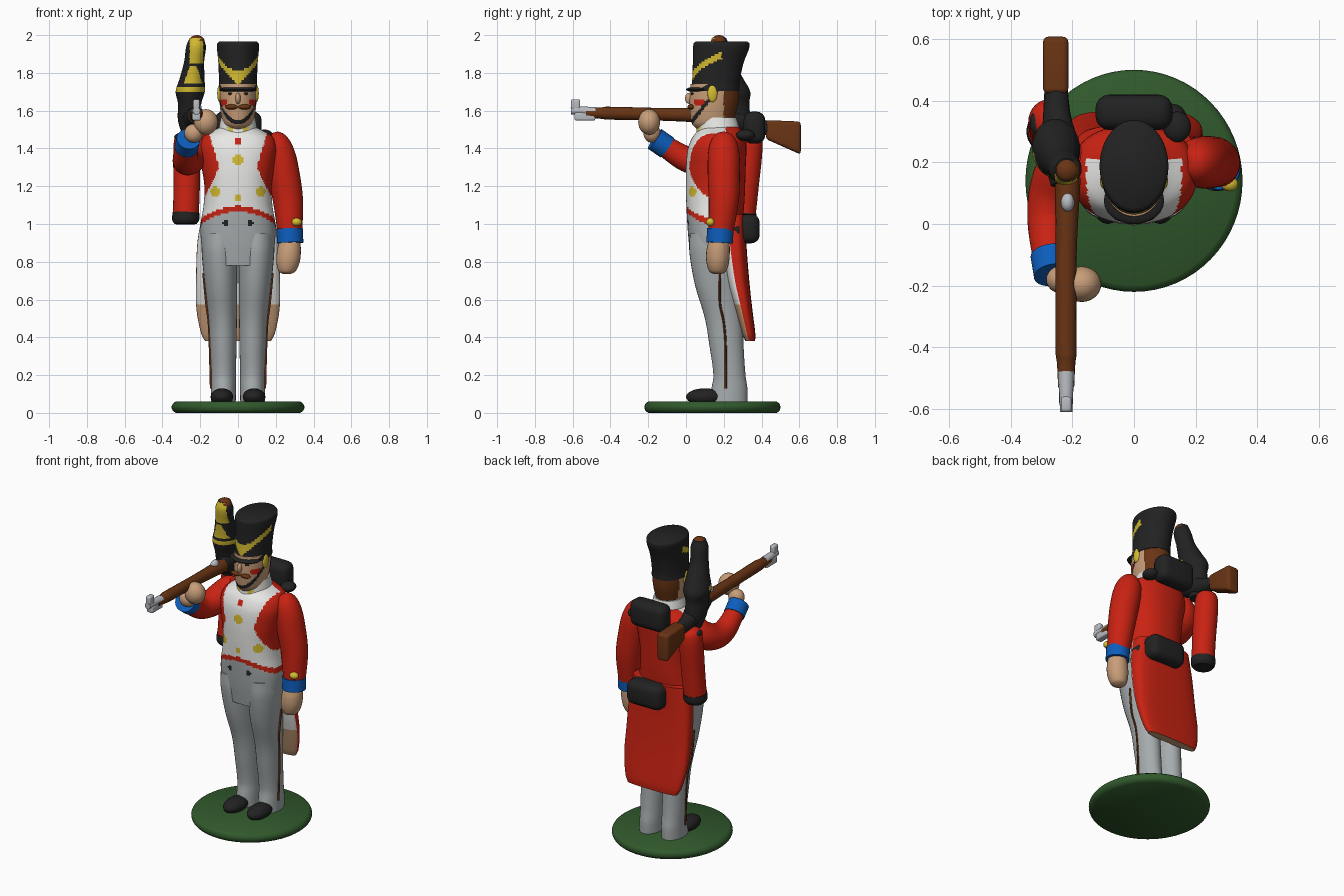
import bpy, bmesh
from math import sin, cos, pi, radians
from mathutils import Vector, Matrix

cube = bpy.data.objects.get("Cube")
if cube:
    bpy.data.objects.remove(cube)

COLOURS = {
    "red": (0.58, 0.016, 0.006), "white": (0.8, 0.8, 0.78), "grey": (0.38, 0.41, 0.42),
    "black": (0.016, 0.016, 0.017), "yellow": (0.66, 0.5, 0.03), "skin": (0.58, 0.34, 0.19),
    "brown": (0.14, 0.034, 0.007), "blue": (0.004, 0.11, 0.5), "green": (0.03, 0.1, 0.025),
    "silver": (0.48, 0.5, 0.53)}
MATS = {}
for key, rgb in COLOURS.items():
    m = bpy.data.materials.new(key + " paint")
    m.use_nodes = True
    m.diffuse_color = (*rgb, 1)
    bsdf = m.node_tree.nodes["Principled BSDF"]
    bsdf.inputs["Base Color"].default_value = (*rgb, 1)
    bsdf.inputs["Roughness"].default_value = 0.7
    MATS[key] = m


def finish(name, bm, paint):
    """Turn a bmesh into an object; paint is a colour or a rule(centre, normal)."""
    bmesh.ops.recalc_face_normals(bm, faces=bm.faces)
    me = bpy.data.meshes.new(name)
    bm.to_mesh(me)
    bm.free()
    rule = paint if callable(paint) else (lambda c, n: paint)
    slots = []
    for p in me.polygons:
        col = rule(p.center, p.normal)
        if col not in slots:
            slots.append(col)
            me.materials.append(MATS[col])
        p.material_index = slots.index(col)
    me.shade_smooth()
    me.set_sharp_from_angle(angle=radians(45))
    ob = bpy.data.objects.new(name, me)
    bpy.context.collection.objects.link(ob)
    return ob


def smooth_path(keys, steps):
    """Hermite interpolation through the key sections."""
    k = [Vector(s) for s in keys]
    t = [0]
    for a, b in zip(k, k[1:]):
        t.append(t[-1] + max((b - a).length, 1e-4))
    last = len(k) - 1
    tan = [(k[min(i + 1, last)] - k[max(i - 1, 0)]) / (t[min(i + 1, last)] - t[max(i - 1, 0)])
           for i in range(len(k))]
    out = []
    for i in range(last):
        h = t[i + 1] - t[i]
        for j in range(steps):
            s = j / steps
            out.append(k[i] * (2*s**3 - 3*s**2 + 1) + tan[i] * (h * (s**3 - 2*s**2 + s))
                       + k[i + 1] * (3*s**2 - 2*s**3) + tan[i + 1] * (h * (s**3 - s**2)))
    return out + [k[-1]]


def loft(name, keys, paint, seg=32, steps=6, power=2.0, level=True):
    """Skin of (x, y, z, rx, ry) sections, level or square to their path."""
    path = smooth_path(keys, steps)
    bm = bmesh.new()
    rings = []
    for i, s in enumerate(path):
        t = Vector((0, 0, 1))
        if not level:
            t = (path[min(i + 1, len(path) - 1)].xyz - path[max(i - 1, 0)].xyz).normalized()
        u = t.cross(Vector((1, 0, 0))).normalized()
        v = u.cross(t)
        ring = []
        for j in range(seg):
            c, d = cos(2 * pi * j / seg), sin(2 * pi * j / seg)
            c = abs(c) ** (2 / power) * (1 if c > 0 else -1)
            d = abs(d) ** (2 / power) * (1 if d > 0 else -1)
            ring.append(bm.verts.new(s.xyz + v * s[3] * c + u * s[4] * d))
        rings.append(ring)
    for a, b in zip(rings, rings[1:]):
        for j in range(seg):
            n = (j + 1) % seg
            bm.faces.new((a[j], a[n], b[n], b[j]))
    bm.faces.new(rings[0])
    bm.faces.new(rings[-1])
    return finish(name, bm, paint)


def tube(name, keys, paint, **kw):
    return loft(name, [(*k[:3], k[3], k[3]) for k in keys], paint, level=False, **kw)


def ball(name, at, size, paint):
    bm = bmesh.new()
    bmesh.ops.create_uvsphere(bm, u_segments=24, v_segments=14, radius=1,
                              matrix=Matrix.Translation(at) @ Matrix.Diagonal((*size, 1)))
    return finish(name, bm, paint)


def block(name, at, size, paint, round_by=0.03, flare=1.0, drop=0.0):
    """Rounded box; its rear end can flare and drop."""
    bm = bmesh.new()
    bmesh.ops.create_cube(bm, size=1, matrix=Matrix.Diagonal((*size, 1)))
    for v in bm.verts:
        if v.co.y > 0:
            v.co.z = v.co.z * flare - drop
    bmesh.ops.bevel(bm, geom=bm.edges[:], offset=round_by, segments=4, profile=0.5, affect='EDGES')
    bmesh.ops.translate(bm, verts=bm.verts, vec=at)
    return finish(name, bm, paint)


# Base
loft("base_disc", [(0, .14, 0, .33, .34), (0, .14, .012, .345, .355), (0, .14, .03, .352, .36),
                   (0, .14, .048, .345, .355), (0, .14, .06, .33, .34)], "green", seg=64, steps=3)

# Legs, trouser seams, shoes
for side, s in (("left", 1), ("right", -1)):
    loft(side + "_leg", [(s*.078, .225, .06, .066, .1), (s*.077, .23, .13, .066, .095),
                         (s*.077, .23, .2, .066, .085), (s*.078, .215, .35, .07, .09),
                         (s*.081, .2, .5, .075, .1), (s*.09, .165, .68, .086, .118),
                         (s*.098, .15, .85, .094, .132), (s*.1, .15, .95, .09, .13)], "grey")
    ball(side + "_shoe", (s*.085, .1, .085), (.06, .1, .045), "black")
    tube(side + "_seam", [(s*.143, .21, .13, .006), (s*.149, .21, .35, .006), (s*.155, .2, .48, .006),
                          (s*.168, .18, .58, .006), (s*.183, .18, .74, .006)], "brown", seg=8)


# Trunk with painted coat front
def trunk_paint(c, n):
    ax, z = abs(c.x), c.z
    hem = 1.065 - 1.7 * ax * ax
    if z < hem:
        if n.y < 0 and (ax - .065)**2 + (z - 1.005)**2 < .016**2:
            return "black"
        return "grey" if c.y < .24 else "red"
    if n.y > 0.1 or z < hem + .03:
        return "red"
    for x, bz, r, col in ((.12, 1.17, .027, "yellow"), (0, 1.34, .026, "yellow"),
                          (0, 1.14, .016, "yellow"), (0, 1.44, .018, "red")):
        if (ax - x)**2 + (z - bz)**2 < r * r:
            return col
    width = .1 + (max(0, 1.3 - z) * .48 if z < 1.3 else (z - 1.3) * .3)
    return "white" if ax < width else "red"


loft("trunk", [(0, .15, .78, .175, .12), (0, .15, .9, .195, .135), (0, .152, 1.0, .197, .145),
               (0, .155, 1.1, .182, .153), (0, .156, 1.2, .178, .157), (0, .158, 1.3, .192, .158),
               (0, .165, 1.4, .205, .155), (0, .175, 1.46, .185, .14), (0, .18, 1.5, .12, .11),
               (0, .18, 1.52, .08, .09)], trunk_paint, seg=112, steps=9, power=2.3)


# Coat tail
def tail_paint(c, n):
    if n.y > -.12 and n.z > -.6:
        return "red"
    return "white" if c.z > .58 else "skin"


loft("coat_tail", [(0, .24, 1.05, .19, .08), (0, .25, .9, .215, .07), (0, .275, .7, .222, .06),
                   (0, .305, .55, .22, .046), (0, .332, .42, .195, .035), (0, .34, .38, .175, .026)],
     tail_paint, seg=48, power=3)

# Collar
loft("collar", [(0, .175, 1.43, .135, .13), (0, .172, 1.48, .108, .118),
                (0, .168, 1.53, .097, .108), (0, .165, 1.565, .09, .1)],
     lambda c, n: "yellow" if n.y < -.2 and abs(c.z - 1.5) < .016 and abs(abs(c.x) - .04) < .016
     else "white", seg=48)


# Head
def head_paint(c, n):
    if c.y > .2 and c.z > 1.52:
        return "brown"
    if n.y < .3 and abs(c.z - (1.54 + (c.y - .03) * 1.3)) < .016:
        return "black"
    if n.y < 0 and (abs(c.x) - .075)**2 + (c.z - 1.645)**2 < .018**2:
        return "red"
    return "skin"


loft("head", [(0, .14, 1.5, .05, .08), (0, .14, 1.53, .077, .108), (0, .142, 1.58, .09, .12),
              (0, .148, 1.65, .098, .13), (0, .153, 1.74, .1, .128)], head_paint, seg=80, steps=9)
ball("nose", (0, .02, 1.665), (.014, .026, .03), "skin")
for side, s in (("left", 1), ("right", -1)):
    ball(side + "_moustache", (s*.033, .026, 1.62), (.036, .018, .014), "brown")
    ball(side + "_eye", (s*.04, .034, 1.69), (.014, .008, .007), "black")
    ball(side + "_chin_scale", (s*.098, .14, 1.69), (.012, .026, .045), "yellow")


# Tall hat with chevron band
def hat_paint(c, n):
    ax = abs(c.x)
    mid = 1.77 + .6 * ax + (c.y - .03) * .36
    thick = .017 + .022 * max(0, 1 - ax / .05)
    return "yellow" if c.y < .19 and abs(c.z - mid) < thick else "black"


loft("hat", [(0, .155, 1.705, .104, .128), (0, .158, 1.75, .101, .126), (0, .17, 1.85, .104, .134),
             (0, .186, 1.93, .111, .148), (0, .188, 1.955, .11, .148), (0, .188, 1.965, .1, .138)],
     hat_paint, seg=96, steps=8)
ball("visor", (0, .075, 1.712), (.098, .075, .016), "black")

# Hanging left arm
tube("left_sleeve", [(.165, .2, 1.455, .035), (.195, .2, 1.43, .07), (.218, .2, 1.37, .083),
                     (.24, .2, 1.27, .085), (.264, .2, 1.13, .08), (.275, .185, .96, .066)], "red")
tube("left_cuff", [(.274, .182, .975, .07), (.276, .178, .9, .07)], "blue")
ball("left_cuff_button", (.31, .13, 1.01), (.028, .024, .022), "yellow")
loft("left_hand", [(.274, .175, .91, .055, .055), (.27, .17, .86, .063, .062),
                   (.265, .168, .8, .062, .06), (.26, .168, .75, .045, .045),
                   (.258, .168, .735, .02, .02)], "skin", seg=24)
ball("left_shoulder_badge", (.215, .2, 1.455), (.03, .025, .012), "white")

# Raised right arm
tube("right_sleeve", [(-.165, .2, 1.455, .035), (-.195, .2, 1.43, .068), (-.235, .17, 1.37, .083),
                      (-.265, .09, 1.335, .078), (-.277, 0, 1.345, .068), (-.27, -.13, 1.425, .055)], "red")
tube("right_cuff", [(-.273, -.1, 1.405, .063), (-.262, -.165, 1.45, .063)], "blue")
ball("right_wrist", (-.235, -.18, 1.48), (.05, .045, .05), "skin")
ball("right_hand", (-.17, -.195, 1.54), (.064, .058, .068), "skin")

# Musket on the shoulder
tube("musket_stock", [(-.22, -.53, 1.587, .026), (-.22, -.45, 1.587, .03), (-.22, -.42, 1.587, .034),
                      (-.22, -.1, 1.58, .034), (-.215, .15, 1.575, .042)], "brown", seg=16)
tube("musket_muzzle", [(-.22, -.61, 1.6, .02), (-.22, -.56, 1.6, .022), (-.22, -.48, 1.592, .027)],
     "silver", seg=16)
block("muzzle_sight", (-.22, -.585, 1.63), (.035, .05, .06), "silver", .01)
block("muzzle_band", (-.22, -.535, 1.57), (.045, .11, .045), "silver", .01)
ball("flint_lock", (-.215, .07, 1.615), (.022, .03, .025), "silver")
tube("musket_grip", [(-.225, .13, 1.575, .045), (-.24, .25, 1.55, .06), (-.25, .35, 1.52, .045),
                     (-.253, .46, 1.505, .036)], "black", seg=20)
block("musket_butt", (-.254, .515, 1.5), (.082, .185, .1), "brown", .018, 1.75, .045)


# Hanging cap above the musket
def cap_paint(c, n):
    if n.y < -.1 and (abs(c.z - 1.715) < .013 or abs(c.z - 1.79) < .05 and abs(c.x + .238) < .02 + (1.83 - c.z) * .35):
        return "yellow"
    return "yellow" if n.y < -.3 and c.z > 1.85 and abs(c.x + .22) < .036 else "black"


loft("hanging_cap", [(-.255, .275, 1.47, .04, .05), (-.258, .265, 1.55, .06, .075),
                     (-.256, .25, 1.64, .062, .085), (-.253, .245, 1.7, .077, .095),
                     (-.243, .225, 1.77, .066, .078), (-.232, .195, 1.86, .053, .058),
                     (-.222, .178, 1.94, .052, .052), (-.22, .175, 1.985, .036, .038)],
     cap_paint, seg=64, steps=8)
ball("cap_tuft", (-.218, .175, 1.965), (.042, .042, .035), "brown")

# Rolled coat hanging behind the right shoulder
tube("rolled_coat", [(-.272, .34, 1.49, .03), (-.272, .338, 1.465, .06), (-.272, .335, 1.4, .07),
                     (-.272, .315, 1.2, .07), (-.276, .3, 1.04, .068)], "red")
tube("rolled_coat_end", [(-.276, .302, 1.06, .071), (-.277, .299, 1.02, .071),
                         (-.277, .298, 1.0, .058)], "black")
ball("rolled_coat_strap", (-.31, .33, 1.46), (.028, .04, .02), "black")

# Packs and straps on the back
block("upper_pack", (0, .362, 1.51), (.25, .115, .17), "black", .045)
block("lower_pack", (.045, .325, .975), (.25, .13, .155), "black", .045)
block("belt_pouch", (.175, .25, .955), (.06, .07, .07), "black", .015)
ball("pack_strap", (.14, .315, 1.47), (.045, .05, .03), "black")
